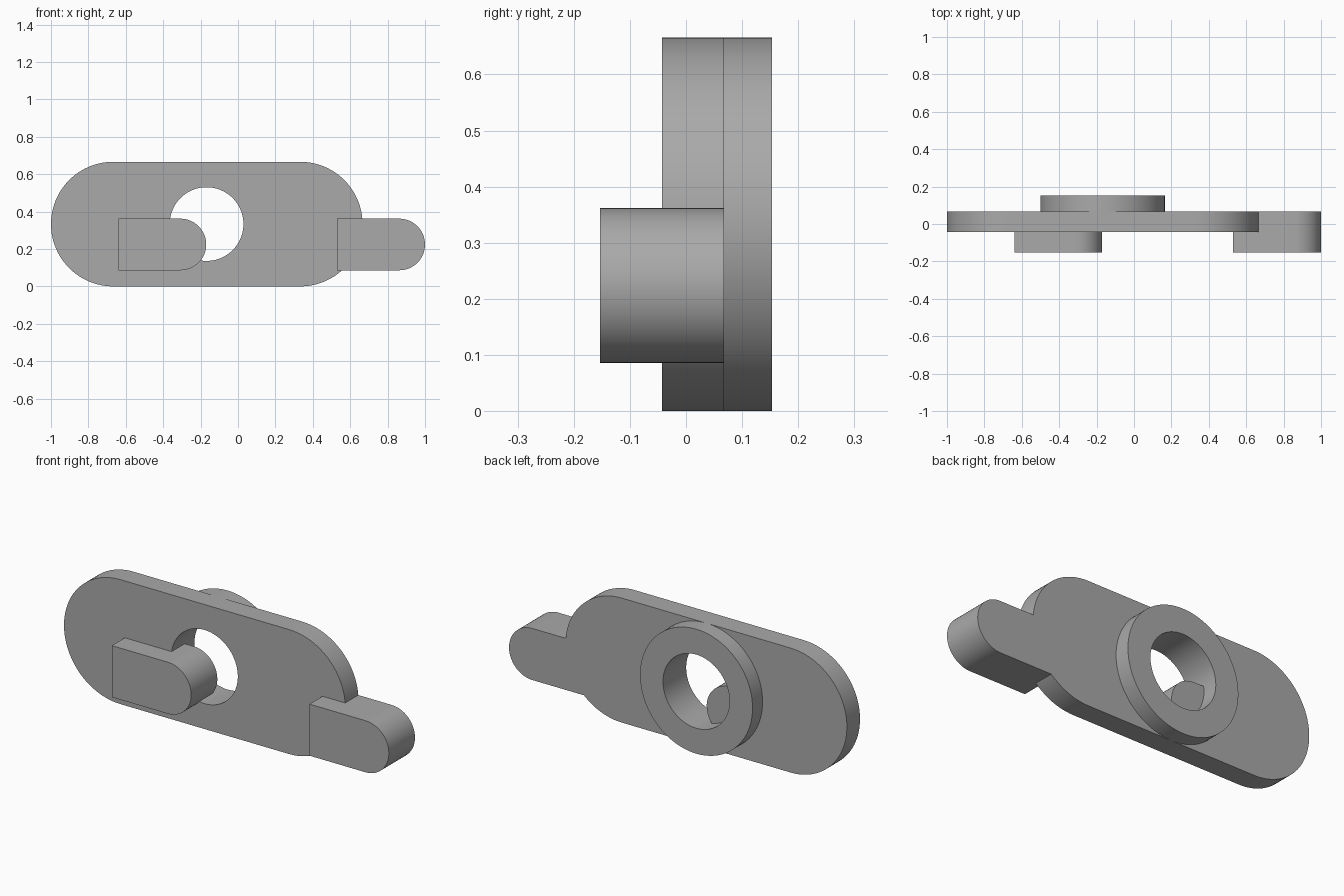
import bpy, bmesh
from math import sin, cos, pi

default = bpy.data.objects.get("Cube")
if default:
    bpy.data.objects.remove(default)

grey = bpy.data.materials.new("plain grey")
grey.use_nodes = True
colour = (0.4, 0.4, 0.4, 1)
grey.diffuse_color = colour
grey.node_tree.nodes["Principled BSDF"].inputs["Base Color"].default_value = colour

FRONT, FACE, BACK, REAR = -0.153, -0.043, 0.068, 0.153
RADIUS = 0.333            # plate ends and collar
MID = RADIUS              # height of the plate axis
HOLE_X, HOLE_R = -0.168, 0.197
TAB_Z, TAB_R = 0.224, 0.138


def arc(cx, cz, r, start, end, steps):
    return [(cx + r * cos(start + (end - start) * i / steps),
             cz + r * sin(start + (end - start) * i / steps)) for i in range(steps + 1)]


def prism(name, outline, y0, y1):
    """Extrude an outline in the xz plane from y0 to y1."""
    bm = bmesh.new()
    face = bm.faces.new([bm.verts.new((x, y0, z)) for x, z in outline])
    new = bmesh.ops.extrude_face_region(bm, geom=[face])["geom"]
    bmesh.ops.translate(bm, vec=(0, y1 - y0, 0),
                        verts=[g for g in new if isinstance(g, bmesh.types.BMVert)])
    bmesh.ops.recalc_face_normals(bm, faces=bm.faces)
    mesh = bpy.data.meshes.new(name)
    bm.to_mesh(mesh)
    bm.free()
    mesh.materials.append(grey)
    obj = bpy.data.objects.new(name, mesh)
    bpy.context.collection.objects.link(obj)
    return obj


def combine(target, other, operation):
    """Apply a boolean and drop the second object."""
    bpy.context.view_layer.objects.active = target
    mod = target.modifiers.new(operation, 'BOOLEAN')
    mod.operation, mod.object, mod.solver = operation, other, 'EXACT'
    bpy.ops.object.modifier_apply(modifier=mod.name)
    bpy.data.objects.remove(other)


def disc(name, r, y0, y1):
    return prism(name, arc(HOLE_X, MID, r, 0, 2 * pi, 96)[:-1], y0, y1)


def tab(name, x0, x1):
    end = arc(x1 - TAB_R, TAB_Z, TAB_R, -pi / 2, pi / 2, 32)
    return prism(name, [(x0, TAB_Z + TAB_R), (x0, TAB_Z - TAB_R)] + end, FRONT, BACK)


# Stadium plate with the round collar on its back
outline = (arc(RADIUS, MID, RADIUS, -pi / 2, pi / 2, 48)
           + arc(RADIUS - 1, MID, RADIUS, pi / 2, 3 * pi / 2, 48))
plate = prism("slotted_plate", outline, FACE, BACK)
combine(plate, disc("collar", RADIUS, BACK - 0.02, REAR), 'UNION')

# Bore through plate and collar, then the two tabs, one reaching into the bore
combine(plate, disc("bore", HOLE_R, -0.3, 0.3), 'DIFFERENCE')
combine(plate, tab("inner_tab", -0.64, -0.17), 'UNION')
combine(plate, tab("end_tab", 0.53, 1.0), 'UNION')

bpy.ops.object.select_all(action='DESELECT')
plate.select_set(True)
bpy.context.view_layer.objects.active = plate
bpy.ops.object.shade_smooth_by_angle(angle=pi / 6)
